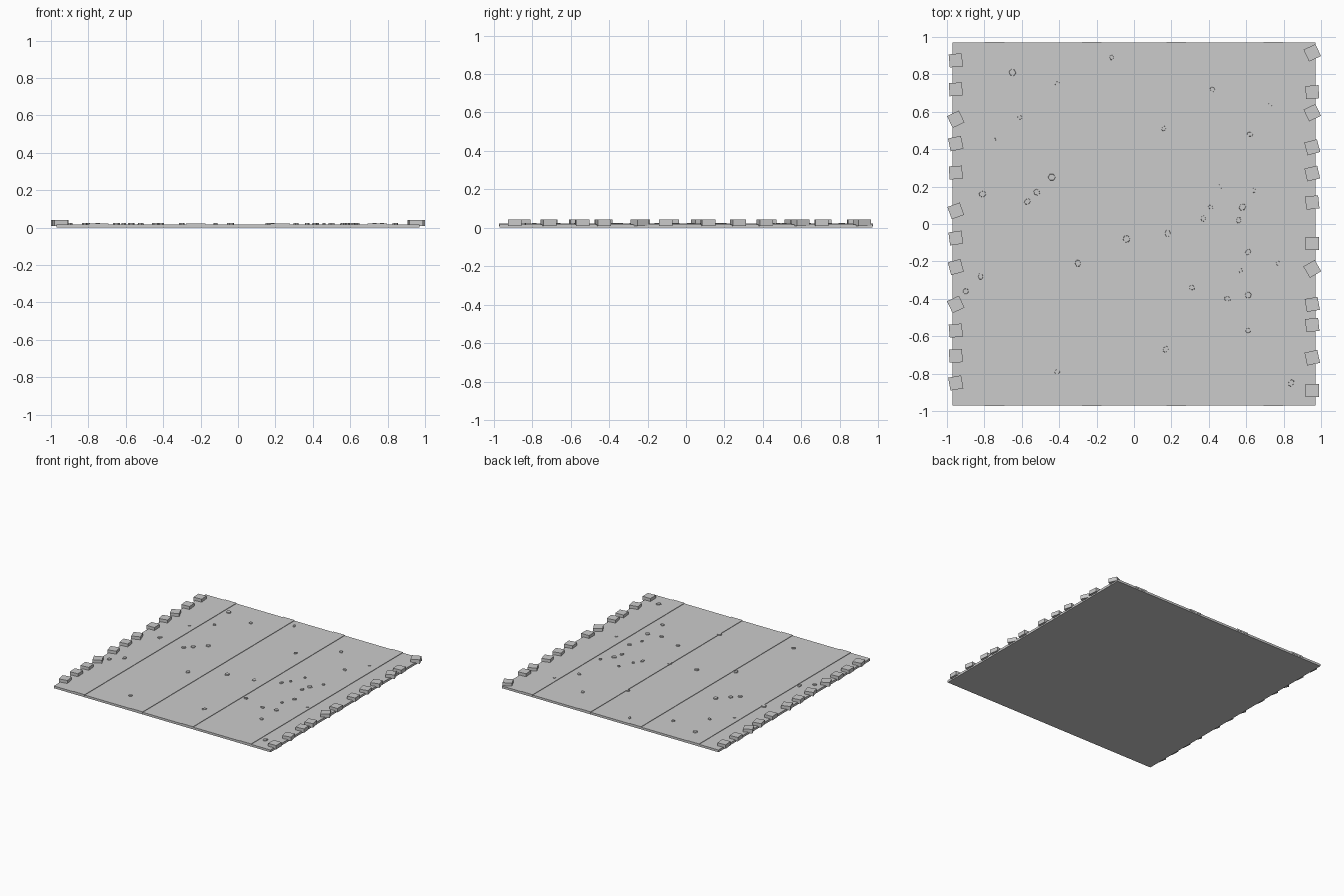
import bpy, math, random
random.seed(4)


def box(name, size, loc, rot=0.0, bevel=0.0):
    bpy.ops.mesh.primitive_cube_add(size=1, location=loc, rotation=(0, 0, math.radians(rot)))
    ob = bpy.context.object
    ob.name = name
    ob.scale = size
    bpy.ops.object.transform_apply(location=False, rotation=False, scale=True)
    if bevel:
        m = ob.modifiers.new("bevel", 'BEVEL')
        m.width, m.segments = bevel, 1
    return ob


# Road slab
box("road_slab", (1.94, 1.94, 0.018), (0, 0, 0.009))

# Thin raised strips along the wheel tracks
for x in (-0.745, -0.225, 0.225, 0.745):
    box("track_strip", (0.105, 1.944, 0.012), (x, 0, 0.016))

# Kerb stones: (y, turn in degrees) down each side
left = [(.875, 5), (.72, 4), (.56, 25), (.43, 12), (.275, 3), (.07, 20),
        (-.075, 8), (-.23, 15), (-.43, 25), (-.57, 5), (-.705, 2), (-.85, 10)]
right = [(.915, 25), (.705, 4), (.595, 25), (.41, 15), (.27, 13), (.115, 6),
         (-.105, 0), (-.24, 30), (-.43, 10), (-.54, 6), (-.715, 12), (-.89, 0)]
for side, stones in ((-1, left), (1, right)):
    for y, turn in stones:
        box("kerb_stone", (0.07, 0.07, 0.032), (side * 0.953, y, 0.026), turn)

# Scattered pebbles set into the road
pebbles = [(-.41, .75), (-.61, .57), (-.65, .81), (-.12, .89), (-.75, .45), (-.44, .25),
           (-.57, .12), (-.52, .17), (-.81, .16), (-.82, -.28), (-.90, -.36), (-.30, -.21),
           (-.04, -.08), (.18, -.05), (.37, .03), (.41, .09), (.46, .20), (.56, .02),
           (.58, .09), (.64, .18), (.42, .72), (.62, .48), (.77, -.21), (.61, -.15),
           (.57, -.25), (.61, -.38), (.50, -.40), (.61, -.57), (.31, -.34), (.17, -.67),
           (-.41, -.79), (.84, -.85), (.73, .64), (.16, .51)]
for x, y in pebbles:
    r = random.uniform(0.014, 0.024)
    bpy.ops.mesh.primitive_cone_add(vertices=6, radius1=r, radius2=r * 0.8, depth=0.025,
                                    location=(x, y, 0.0135),
                                    rotation=(0, 0, random.uniform(0, math.pi)))
    ob = bpy.context.object
    ob.name = "pebble"
    ob.scale = (1, random.uniform(0.7, 1), 1)
